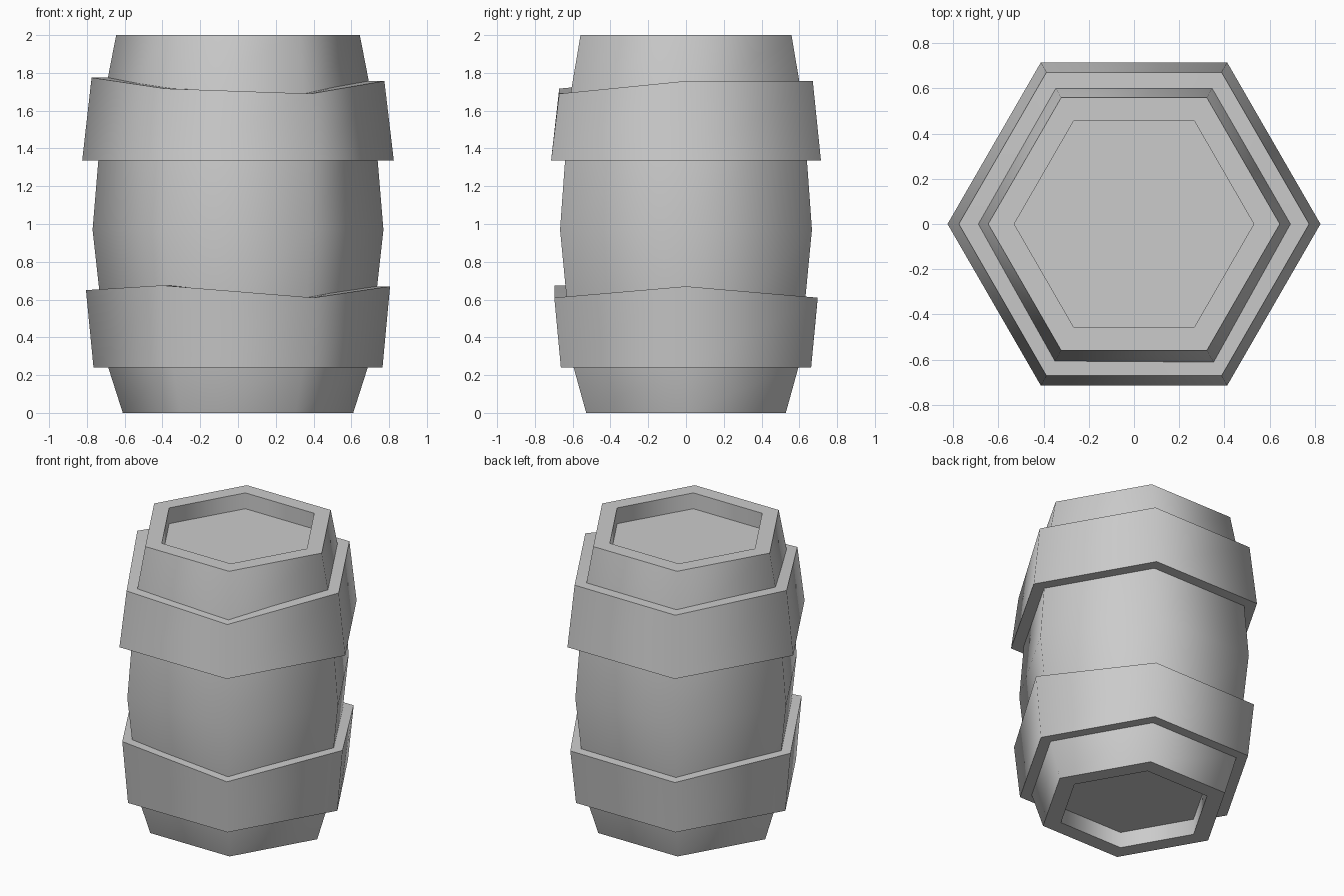
import bpy
import bmesh
from math import cos, sin, radians

SIDES = 6

cube = bpy.data.objects.get("Cube")
if cube:
    bpy.data.objects.remove(cube, do_unlink=True)

grey = bpy.data.materials.new("plain_grey")
grey.use_nodes = True
grey.diffuse_color = (0.6, 0.6, 0.6, 1)
grey.node_tree.nodes["Principled BSDF"].inputs["Base Color"].default_value = (0.6, 0.6, 0.6, 1)


def add_ring(bm, radius, heights):
    """Hexagonal loop of vertices, with one height per corner."""
    return [bm.verts.new((radius * cos(radians(60 * i)), radius * sin(radians(60 * i)), h))
            for i, h in enumerate(heights)]


def bridge(bm, a, b):
    for i in range(SIDES):
        j = (i + 1) % SIDES
        bm.faces.new((a[i], a[j], b[j], b[i]))


def finish(bm, name):
    bmesh.ops.recalc_face_normals(bm, faces=bm.faces)
    mesh = bpy.data.meshes.new(name)
    bm.to_mesh(mesh)
    bm.free()
    mesh.materials.append(grey)
    obj = bpy.data.objects.new(name, mesh)
    bpy.context.collection.objects.link(obj)
    bpy.ops.object.select_all(action="DESELECT")
    obj.select_set(True)
    bpy.context.view_layer.objects.active = obj
    # The six sides blend together while the rims stay crisp
    bpy.ops.object.shade_smooth_by_angle(angle=radians(66))
    return obj


def make_body(name, profile):
    """Lathe a six-sided profile of (radius, height) and cap both ends."""
    bm = bmesh.new()
    rings = [add_ring(bm, r, [z] * SIDES) for r, z in profile]
    for a, b in zip(rings, rings[1:]):
        bridge(bm, a, b)
    bm.faces.new(rings[0])
    bm.faces.new(rings[-1])
    return finish(bm, name)


def make_hoop(name, bottom, r_bottom, r_top, r_inner, tops):
    """Flared hoop with an uneven upper edge."""
    bm = bmesh.new()
    low = [bottom] * SIDES
    rings = [add_ring(bm, r_inner, low), add_ring(bm, r_bottom, low),
             add_ring(bm, r_top, tops), add_ring(bm, r_inner, tops)]
    for i in range(4):
        bridge(bm, rings[i], rings[(i + 1) % 4])
    return finish(bm, name)


# Barrel body, with a recessed lid and base
make_body("barrel_body", [
    (0.49, 0.11), (0.49, 0), (0.61, 0), (0.69, 0.25), (0.77, 0.97),
    (0.713, 1.65), (0.645, 2), (0.53, 2), (0.53, 1.89)])

# Hoops
make_hoop("lower_hoop", 0.24, 0.765, 0.805, 0.62, [0.67, 0.61, 0.605, 0.65, 0.675, 0.61])
make_hoop("upper_hoop", 1.335, 0.825, 0.775, 0.62, [1.757, 1.757, 1.755, 1.775, 1.717, 1.69])
